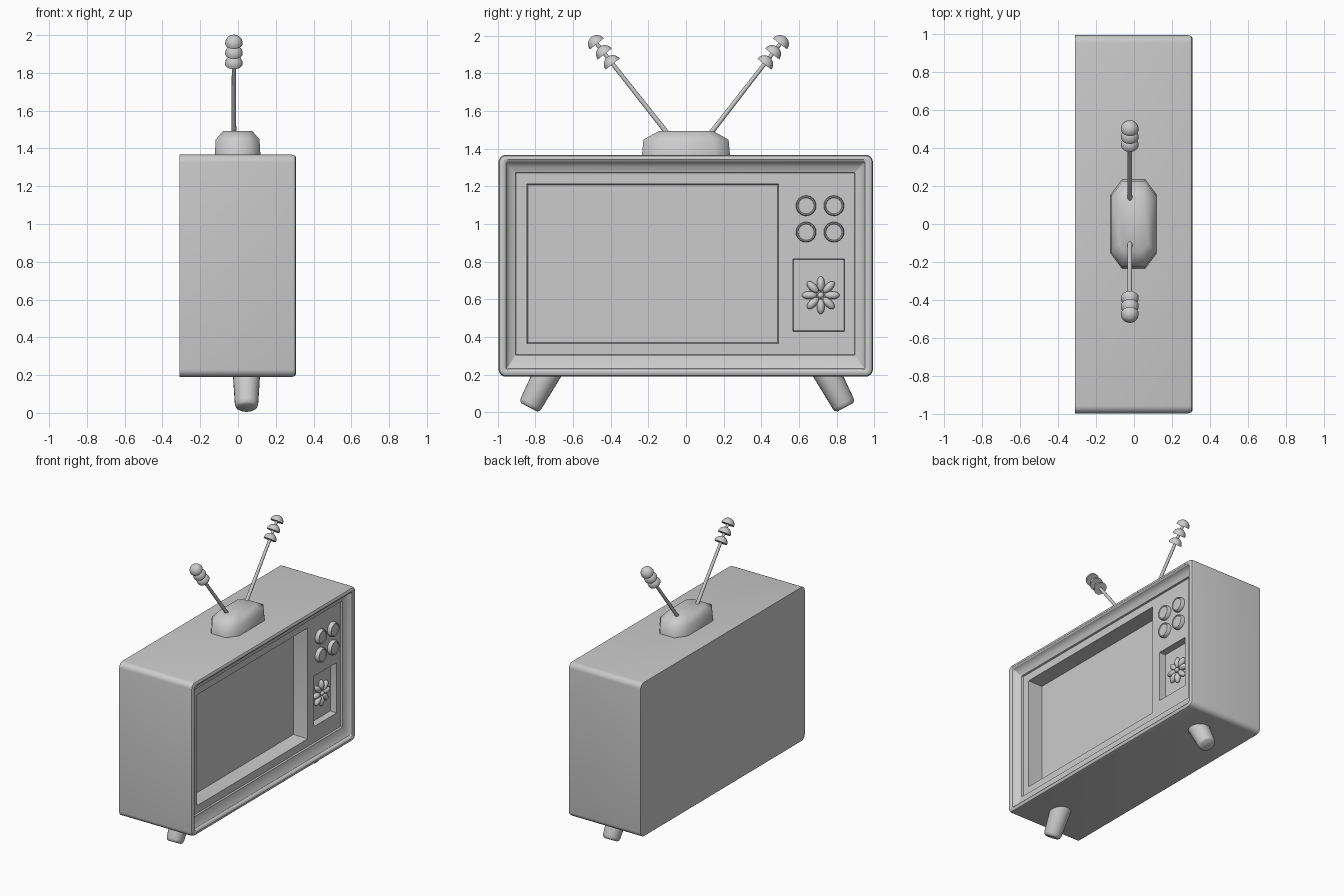
import bpy, bmesh, math
from mathutils import Vector, Matrix

if "Cube" in bpy.data.objects:
    bpy.data.objects.remove(bpy.data.objects["Cube"])


def finish(name, bm, angle=35):
    bmesh.ops.recalc_face_normals(bm, faces=bm.faces)
    me = bpy.data.meshes.new(name)
    bm.to_mesh(me)
    bm.free()
    me.shade_smooth()
    me.set_sharp_from_angle(angle=math.radians(angle))
    ob = bpy.data.objects.new(name, me)
    bpy.context.collection.objects.link(ob)
    return ob


def rounded(x, y0, y1, z0, z1, r, n=5):
    """Rounded rectangle loop in the plane at x."""
    pts = []
    corners = [(y1 - r, z1 - r), (y0 + r, z1 - r), (y0 + r, z0 + r), (y1 - r, z0 + r)]
    for k, (cy, cz) in enumerate(corners):
        for i in range(n + 1):
            a = math.pi / 2 * (k + i / n)
            pts.append((x, cy + r * math.cos(a), cz + r * math.sin(a)))
    return pts


def loft(name, loops, angle=35):
    """Closed solid skinned through equal-length loops."""
    bm = bmesh.new()
    rings = [[bm.verts.new(p) for p in loop] for loop in loops]
    for a, b in zip(rings, rings[1:]):
        for i in range(len(a)):
            j = (i + 1) % len(a)
            bm.faces.new((a[i], a[j], b[j], b[i]))
    bm.faces.new(rings[0])
    bm.faces.new(rings[-1])
    return finish(name, bm, angle)


def lathe(name, origin, axis, profile, n=24, angle=35):
    """Solid of revolution; profile is (radius, distance along axis)."""
    rot = Vector(axis).to_track_quat('Z', 'Y')
    loops = [[Vector(origin) + rot @ Vector((r * math.cos(2 * math.pi * i / n),
                                             r * math.sin(2 * math.pi * i / n), h))
              for i in range(n)] for r, h in profile]
    return loft(name, loops, angle)


# Cabinet: rounded shell, bulging front lip, stepped channel and front panel
PANEL = 0.245
Y0, Y1, Z0, Z1 = -0.995, 0.992, 0.19, 1.367
cabinet = loft("cabinet", [
    rounded(-0.31, Y0, Y1, Z0, Z1, 0.04),
    rounded(0.285, Y0, Y1, Z0, Z1, 0.04),
    rounded(0.301, Y0 + 0.005, Y1 - 0.005, Z0 + 0.005, Z1 - 0.005, 0.036),
    rounded(0.308, Y0 + 0.016, Y1 - 0.016, Z0 + 0.016, Z1 - 0.016, 0.03),
    rounded(0.308, Y0 + 0.028, Y1 - 0.028, Z0 + 0.026, Z1 - 0.026, 0.02),
    rounded(0.301, -0.955, 0.95, 0.226, 1.331, 0.012),
    rounded(0.285, -0.95, 0.945, 0.232, 1.325, 0.01),
    rounded(0.268, -0.935, 0.927, 0.256, 1.304, 0.006),
    rounded(0.258, -0.905, 0.896, 0.304, 1.273, 0.004),
    rounded(PANEL, -0.902, 0.893, 0.307, 1.27, 0.004),
])


# Recesses for the screen and the speaker
def recess(name, y0, y1, z0, z1, depth, slope):
    cutter = loft(name, [
        rounded(PANEL + 0.03, y0, y1, z0, z1, 0.003),
        rounded(PANEL, y0, y1, z0, z1, 0.003),
        rounded(PANEL - depth, y0 + slope, y1 - slope, z0 + slope, z1 - slope, 0.003)])
    cutter.hide_render = True
    mod = cabinet.modifiers.new(name, 'BOOLEAN')
    mod.operation = 'DIFFERENCE'
    mod.solver = 'EXACT'
    mod.object = cutter
    return cutter


cutters = [recess("screen_cutter", -0.845, 0.492, 0.365, 1.213, 0.115, 0.006),
           recess("speaker_cutter", 0.567, 0.842, 0.43, 0.815, 0.05, 0.004)]

# Bake the cuts, then mark the sharp edges on the result
deps = bpy.context.evaluated_depsgraph_get()
baked = bpy.data.meshes.new_from_object(cabinet.evaluated_get(deps))
cabinet.modifiers.clear()
cabinet.data = baked
baked.shade_smooth()
baked.set_sharp_from_angle(angle=math.radians(32))
for c in cutters:
    bpy.data.objects.remove(c)

# Four knobs with a raised rim
for y in (0.637, 0.785):
    for z in (1.097, 0.957):
        lathe("knob", (PANEL - 0.01, y, z), (1, 0, 0),
              [(0.054, 0), (0.054, 0.034), (0.050, 0.040), (0.045, 0.040), (0.042, 0.036)], 24, 50)

# Flower ornament on the speaker
FLOWER = Vector((PANEL - 0.04, 0.715, 0.622))
for k in range(8):
    bm = bmesh.new()
    turn = Matrix.Rotation(k * math.pi / 4, 4, 'X')
    mat = (Matrix.Translation(FLOWER) @ turn @ Matrix.Translation((0, 0, 0.06))
           @ Matrix.Diagonal((0.022, 0.021, 0.04, 1)))
    bmesh.ops.create_uvsphere(bm, u_segments=14, v_segments=10, radius=1, matrix=mat)
    finish("petal", bm, 60)
bm = bmesh.new()
bmesh.ops.create_uvsphere(bm, u_segments=14, v_segments=10, radius=0.017,
                          matrix=Matrix.Translation(FLOWER + Vector((0.006, 0, 0))))
finish("flower_centre", bm, 60)


# Antenna base: chamfered block narrowing at the top
def octagon(hx, hy, cx, cy, z):
    quarter = [(hx, hy - cy), (hx - cx, hy)]
    pts = quarter + [(-x, y) for x, y in quarter[::-1]]
    pts += [(-x, -y) for x, y in pts]
    return [(x - 0.002, y, z) for x, y in pts]


loft("antenna_base", [octagon(0.121, 0.234, 0.06, 0.08, 1.36),
                      octagon(0.116, 0.226, 0.058, 0.078, 1.447),
                      octagon(0.077, 0.145, 0.03, 0.04, 1.493)], 70)

# Antennas with three domes each, and splayed legs
for s in (-1, 1):
    foot = Vector((-0.022, 0.016 + s * 0.11, 1.475))
    tip = Vector((-0.022, 0.013 + s * 0.491, 1.962))
    d = (tip - foot).normalized()
    lathe("antenna_rod", foot, d, [(0.013, 0), (0.010, (tip - foot).length)], 12)
    for k in range(3):
        dome = [(0.047 * math.cos(a), 0.047 * math.sin(a))
                for a in [math.radians(v) for v in (0, 15, 30, 45, 60, 75, 88)]]
        lathe("antenna_dome", tip - d * (0.068 * k + 0.008), d, dome, 20)

    lathe("leg", (0.045, s * 0.838 + 0.006, 0.029), (0, -s * 0.47, 0.88),
          [(0.046, -0.002), (0.057, 0.006), (0.062, 0.022), (0.074, 0.23)], 24, 70)
